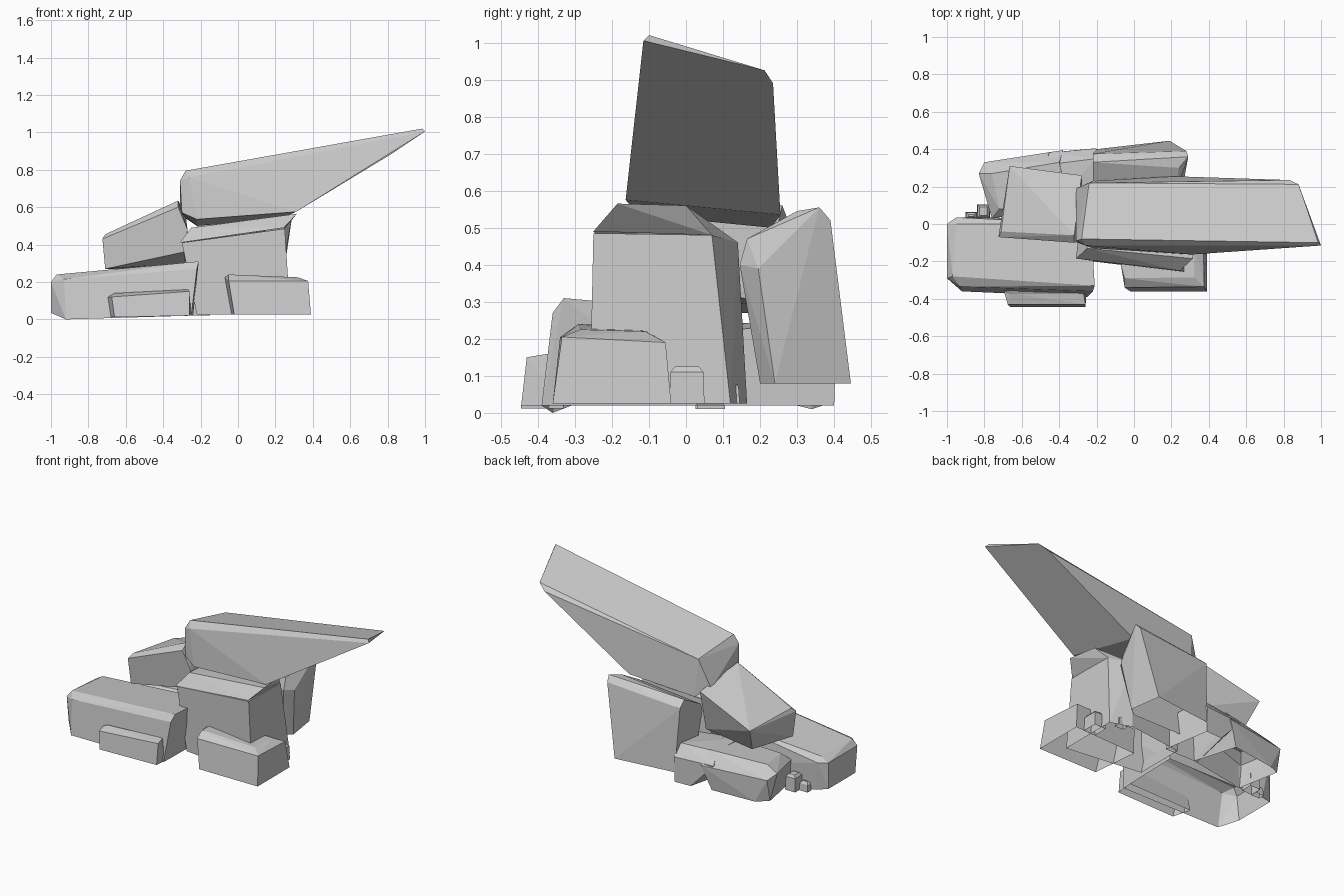
import bpy, bmesh


def rock(name, pts, open_bottom=False):
    """Flat-faced boulder: the convex hull of a few corner points."""
    bm = bmesh.new()
    for p in pts:
        bm.verts.new(p)
    bmesh.ops.convex_hull(bm, input=bm.verts[:])
    loose = [v for v in bm.verts if not v.link_faces]
    bmesh.ops.delete(bm, geom=loose, context='VERTS')
    bmesh.ops.recalc_face_normals(bm, faces=bm.faces[:])
    if open_bottom:  # resting boulders are hollow shells without a base
        base = [f for f in bm.faces if f.normal.z < -.8]
        bmesh.ops.delete(bm, geom=base, context='FACES')
    bmesh.ops.dissolve_limit(bm, angle_limit=0.1, verts=bm.verts[:], edges=bm.edges[:])
    me = bpy.data.meshes.new(name)
    bm.to_mesh(me)
    bm.free()
    ob = bpy.data.objects.new(name, me)
    bpy.context.collection.objects.link(ob)
    return ob


def chipped_block(name, x0, x1, y0, y1, z0, z1, c):
    """Small block with chamfered top rim and slightly wider foot."""
    pts = []
    for z, inset in ((z0, 0), (z1 - c, c * .2), (z1, c)):
        for x in (x0 + inset, x1 - inset):
            for y in (y0 + inset, y1 - inset):
                pts.append((x, y, z))
    return rock(name, pts, True)


# Long overhanging slab on top
rock("top_slab", [
    (-.28, -.08, .795), (.985, -.10, 1.02), (.88, .212, .925), (-.24, .22, .74),
    (-.31, -.09, .74), (-.26, -.115, .76), (1.0, -.115, 1.005), (.83, .235, .89),
    (.31, -.163, .575), (-.22, -.13, .535), (-.30, -.10, .57),
    (-.31, .19, .56), (-.22, .23, .50), (.22, .255, .535)])

# Central pillar with its flared cap
rock("central_pillar", [
    (.25, -.25, .485), (.25, .07, .48), (.12, .14, .46), (-.30, -.185, .41), (-.28, .10, .42),
    (.28, -.26, .025), (.28, .12, .025), (.15, .165, .025), (-.22, -.2, .025), (-.22, .12, .025)],
    True)
rock("pillar_cap", [
    (.245, -.25, .49), (.245, .07, .48), (.12, .14, .46), (-.31, -.185, .41), (-.28, .10, .41),
    (.315, -.185, .565), (.29, 0, .56), (-.25, -.13, .49), (-.25, .05, .48)], True)

# Tall boulder behind the pillar
rock("rear_boulder", [
    (.29, .36, .555), (.28, .39, .52), (.24, .30, .545), (-.22, .33, .52), (-.22, .375, .48),
    (.26, .195, .39), (.22, .145, .40), (.22, .165, .47), (-.22, .165, .43), (-.22, .15, .38),
    (.19, .445, .08), (.22, .24, .08), (.17, .2, .08), (-.20, .40, .08), (-.20, .2, .08)], True)

# Long low boulder at the left front
rock("left_front_boulder", [
    (-.97, -.28, .24), (-.21, -.33, .31), (-.23, 0, .28), (-.95, 0, .23),
    (-1, -.29, .2), (-1, 0, .2), (-.95, .035, .2), (-.93, -.335, .215), (-.22, -.36, .27),
    (-1, -.27, .035), (-1, 0, .035), (-.92, -.36, 0), (-.25, -.39, .02),
    (-.24, .03, .02), (-.92, .03, .02)], True)

# Flat slab leaning on its front
rock("front_slab", [
    (-.66, -.445, .012), (-.26, -.445, .02), (-.675, -.43, .12), (-.26, -.43, .15),
    (-.66, -.37, .14), (-.27, -.37, .16), (-.69, -.33, .012), (-.25, -.33, .02),
    (-.695, -.36, .12)], True)

# Right front boulder
rock("right_front_boulder", [
    (-.02, -.36, .025), (.39, -.36, .025), (.39, -.04, .025), (-.05, -.06, .025),
    (-.05, -.34, .205), (.375, -.335, .205), (.37, -.055, .19), (-.07, -.08, .2),
    (-.07, -.22, .225), (-.05, -.29, .24), (.32, -.285, .225), (.32, -.11, .22),
    (-.05, -.12, .23)], True)

# Tilted boulder under the slab at left
rock("tilted_boulder", [
    (-.71, -.04, .455), (-.665, .31, .43), (-.28, .26, .56), (-.32, -.06, .635),
    (-.725, -.07, .43), (-.32, -.10, .60), (-.27, -.09, .48), (-.71, -.06, .27),
    (-.29, -.08, .36), (-.62, .22, .27), (-.28, .2, .3)])

# Two low boulders at the left back, merging along a shared top
rock("back_left_boulder", [
    (-.83, .27, .19), (-.76, .03, .17), (-.80, .33, .16), (-.38, .395, .17), (-.76, .27, .23),
    (-.72, .08, .22), (-.40, .33, .25), (-.35, .1, .24), (-.80, .30, .02), (-.75, .03, .02),
    (-.72, .34, .01), (-.44, .37, .02), (-.36, .1, .02)], True)
rock("back_middle_boulder", [
    (-.46, .38, .18), (-.20, .405, .18), (-.44, .1, .24), (-.16, .1, .22),
    (-.44, .32, .245), (-.20, .35, .25), (-.31, .395, .02), (-.2, .40, .02),
    (-.38, .1, .02), (-.15, .1, .02)], True)

# Small loose stones
for i, (x0, x1, y0, y1, z0, z1) in enumerate([
        (.25, .33, -.045, .05, .025, .125), (.17, .23, .105, .145, .025, .085),
        (-.90, -.84, .025, .065, .01, .07), (-.84, -.77, .03, .105, .01, .11)]):
    chipped_block(f"pebble_{i + 1}", x0, x1, y0, y1, z0, z1, .015)
